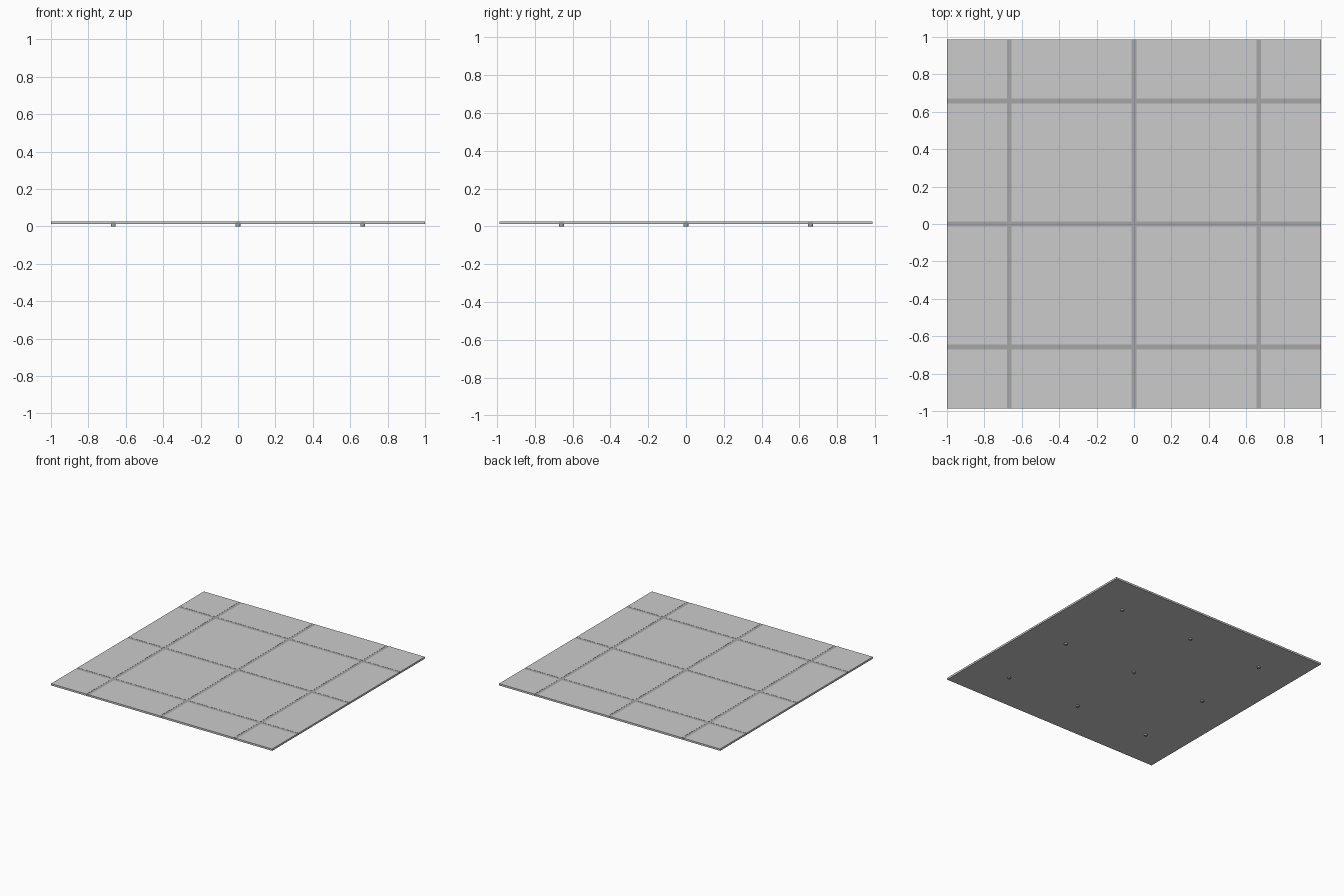
import bpy, bmesh
from mathutils import Matrix, Vector

if "Cube" in bpy.data.objects:
    bpy.data.objects.remove(bpy.data.objects["Cube"])

HX, HY = 1.0, 0.987            # half width and half depth of the panel
Z0, Z1, Z2 = 0.012, 0.017, 0.027  # underside, top of base, top of tiles
W = 0.026                      # width of the joint strips
LINES_X = [-HX * 2 / 3, 0, HX * 2 / 3]
LINES_Y = [-HY * 2 / 3, 0, HY * 2 / 3]

dark = bpy.data.materials.new("dark_grey")
dark.diffuse_color = (0.38, 0.38, 0.38, 1)
dark.use_nodes = True
dark.node_tree.nodes["Principled BSDF"].inputs["Base Color"].default_value = dark.diffuse_color


def finish(name, bm, mat=None):
    me = bpy.data.meshes.new(name)
    bm.to_mesh(me)
    bm.free()
    ob = bpy.data.objects.new(name, me)
    bpy.context.collection.objects.link(ob)
    if mat:
        me.materials.append(mat)
    return ob


def add_box(bm, x0, x1, y0, y1, z0, z1):
    centre = Vector(((x0 + x1) / 2, (y0 + y1) / 2, (z0 + z1) / 2))
    size = Matrix.Diagonal((x1 - x0, y1 - y0, z1 - z0, 1))
    bmesh.ops.create_cube(bm, size=1, matrix=Matrix.Translation(centre) @ size)


def spans(half, lines):
    """Intervals left between the strips."""
    starts = [-half] + [c + W / 2 for c in lines]
    ends = [c - W / 2 for c in lines] + [half]
    return list(zip(starts, ends))


# Thin continuous backing sheet
bm = bmesh.new()
add_box(bm, -HX, HX, -HY, HY, Z0, Z1)
finish("base_sheet", bm)

# Tiles between the strips
bm = bmesh.new()
for x0, x1 in spans(HX, LINES_X):
    for y0, y1 in spans(HY, LINES_Y):
        add_box(bm, x0, x1, y0, y1, Z1, Z2)
finish("panel_tiles", bm)

# Dark strips: long ones along x, short pieces along y between them
bm = bmesh.new()
for y in LINES_Y:
    add_box(bm, -HX, HX, y - W / 2, y + W / 2, Z1, Z2 - 0.001)
finish("long_strips", bm, dark)

bm = bmesh.new()
for x in LINES_X:
    for y0, y1 in spans(HY, LINES_Y):
        add_box(bm, x - W / 2, x + W / 2, y0, y1, Z1, Z2 - 0.001)
finish("cross_strips", bm, dark)

# Small round feet under every crossing
bm = bmesh.new()
for x in LINES_X:
    for y in LINES_Y:
        bmesh.ops.create_cone(bm, cap_ends=True, segments=16, radius1=W / 2, radius2=W / 2,
                              depth=Z0, matrix=Matrix.Translation((x, y, Z0 / 2)))
feet = finish("feet", bm, dark)
for p in feet.data.polygons:
    p.use_smooth = abs(p.normal.z) < 0.5
